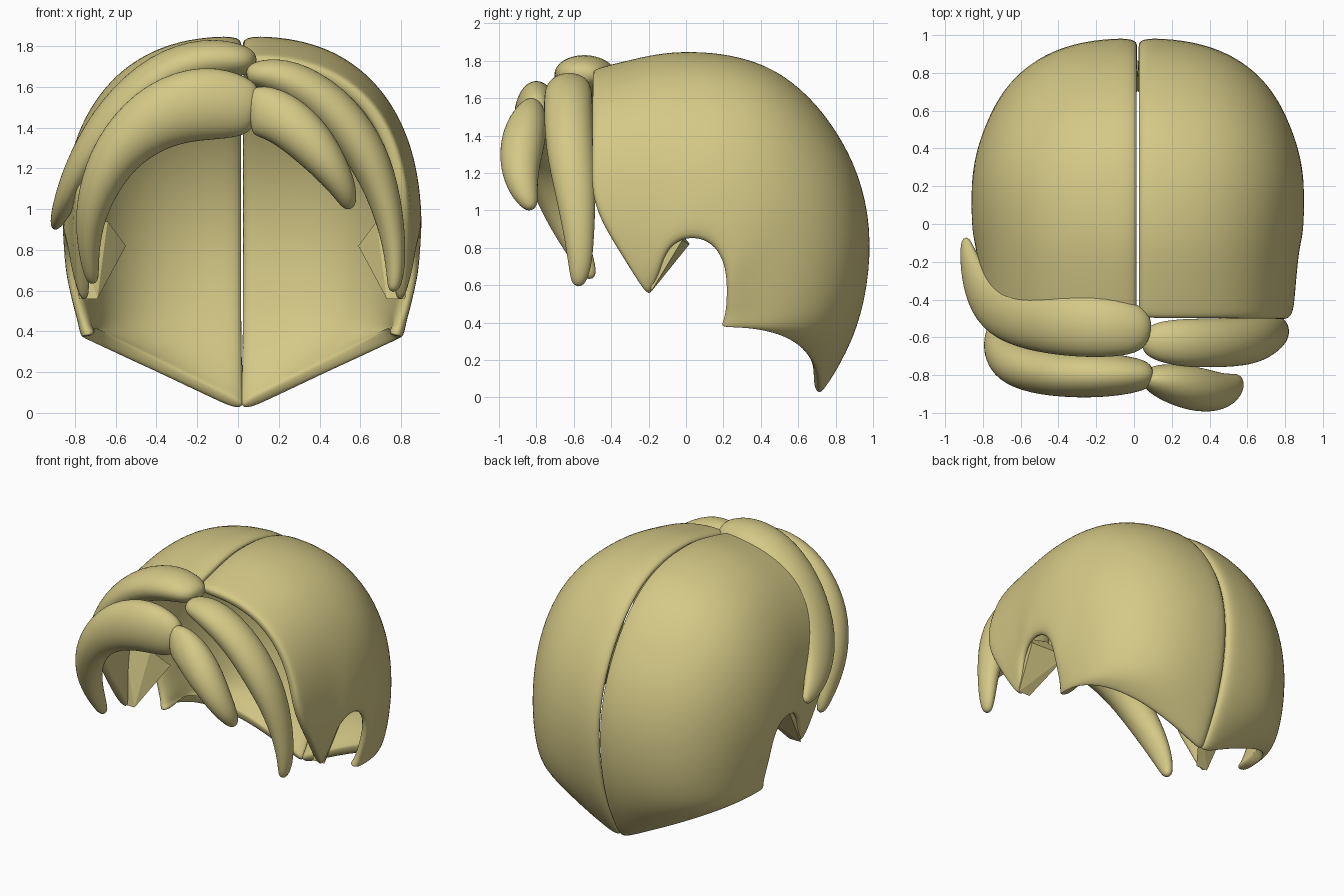
import bpy, bmesh, math
from mathutils import Vector

mat = bpy.data.materials.new("blond_hair")
mat.diffuse_color = (0.66, 0.58, 0.24, 1)


def make_object(name, verts, faces):
    mesh = bpy.data.meshes.new(name)
    mesh.from_pydata(verts, [], faces)
    mesh.materials.append(mat)
    for p in mesh.polygons:
        p.use_smooth = True
    ob = bpy.data.objects.new(name, mesh)
    bpy.context.collection.objects.link(ob)
    return ob


def subdivide(ob, levels=2):
    m = ob.modifiers.new("smooth", 'SUBSURF')
    m.levels = m.render_levels = levels


def mirror(ob):
    m = ob.modifiers.new("mirror", 'MIRROR')
    m.use_mirror_merge = False


# Cap half: each rib runs from the centre seam to the lower rim
# (seam y, z, rim x, y, z, side bulge, forward sweep, rim straightness)
ribs = [
    (-0.51, 1.75, 0.80, -0.21, 0.53, 0.18, 2.5, 0),
    (-0.46, 1.77, 0.81, -0.19, 0.54, 0.17, 2.3, 0),
    (-0.30, 1.81, 0.84, -0.15, 0.64, 0.10, 1.6, 0),
    (-0.12, 1.85, 0.86, -0.12, 0.76, 0.04, 1.0, 0),
    (0.08, 1.855, 0.88, -0.06, 0.83, 0, 1, 0),
    (0.28, 1.83, 0.885, 0.04, 0.855, 0, 1, 0),
    (0.48, 1.76, 0.885, 0.14, 0.82, 0, 1, 0),
    (0.66, 1.62, 0.88, 0.20, 0.73, 0, 1, 0),
    (0.81, 1.43, 0.87, 0.22, 0.63, 0, 1, 0),
    (0.93, 1.20, 0.85, 0.22, 0.55, 0, 1, 0),
    (0.995, 0.92, 0.83, 0.215, 0.48, 0, 1, 0.1),
    (0.98, 0.60, 0.81, 0.205, 0.43, 0, 1, 0.3),
    (0.90, 0.29, 0.80, 0.195, 0.395, 0, 1, 0.6),
    (0.75, 0.02, 0.79, 0.19, 0.38, 0, 1, 0.95),
    (0.71, -0.01, 0.79, 0.19, 0.375, 0, 1, 1),
]
COLS = 13
verts, faces = [], []
for my, mz, ex, ey, ez, bulge, sweep, straight in ribs:
    for j in range(COLS):
        u = math.pi / 2 * j / (COLS - 1)
        c = max(math.cos(u), 0) ** 0.8 if j < COLS - 1 else 0
        s = math.sin(u) ** 0.8
        wy = min(1, c * sweep)
        wz = c * (1 - straight) + (1 - s) * straight
        verts.append((ex * s * (1 + bulge * c), ey + (my - ey) * wy, ez + (mz - ez) * wz))
for i in range(len(ribs) - 1):
    for j in range(COLS - 1):
        a = i * COLS + j
        faces.append((a, a + 1, a + COLS + 1, a + COLS))
cap = make_object("hair_cap", verts, faces)
cap.location.x = 0.02
sol = cap.modifiers.new("thickness", 'SOLIDIFY')
sol.thickness = 0.07
sol.offset = -1
subdivide(cap)
mirror(cap)

# Inward flap behind each sideburn
bm = bmesh.new()
for co in [(0.80, -0.19, 0.56), (0.71, -0.19, 0.56), (0.57, 0.02, 0.82),
           (0.83, -0.02, 0.84), (0.66, -0.08, 0.94), (0.82, -0.15, 0.94)]:
    bm.verts.new(co)
bmesh.ops.convex_hull(bm, input=bm.verts)
flap = make_object("sideburn_flap", [], [])
bm.to_mesh(flap.data)
bm.free()
flap.location.x = 0.02
mirror(flap)


# Fringe locks: oval section swept along a path of (x, y, z, height, depth)
def lock(name, path, n=12):
    pts = [Vector(p[:3]) for p in path]
    verts, faces = [], []
    for i, p in enumerate(path):
        t = (pts[min(i + 1, len(pts) - 1)] - pts[max(i - 1, 0)]).normalized()
        d = Vector((0, 1, 0))
        d = (d - t * d.dot(t)).normalized()
        h = t.cross(d)
        for k in range(n):
            a = 2 * math.pi * k / n
            verts.append(pts[i] + h * math.cos(a) * p[3] * 1.04 + d * math.sin(a) * p[4] * 1.04)
    for i in range(len(path) - 1):
        for k in range(n):
            a, b = i * n + k, i * n + (k + 1) % n
            faces.append((a, b, b + n, a + n))
    faces.append(tuple(reversed(range(n))))
    faces.append(tuple(range(len(verts) - n, len(verts))))
    ob = make_object(name, verts, faces)
    bm = bmesh.new()
    bm.from_mesh(ob.data)
    bmesh.ops.recalc_face_normals(bm, faces=bm.faces)
    bm.to_mesh(ob.data)
    bm.free()
    subdivide(ob)


lock("upper_left_lock", [
    (0.09, -0.57, 1.72, 0.03, 0.05), (0.04, -0.56, 1.73, 0.08, 0.13),
    (-0.15, -0.54, 1.74, 0.11, 0.17), (-0.38, -0.53, 1.67, 0.11, 0.17),
    (-0.60, -0.50, 1.48, 0.10, 0.16), (-0.76, -0.43, 1.24, 0.08, 0.15),
    (-0.84, -0.31, 1.06, 0.06, 0.12), (-0.88, -0.17, 0.96, 0.04, 0.07),
    (-0.895, -0.07, 0.92, 0.02, 0.03)])
lock("front_left_lock", [
    (0.10, -0.80, 1.49, 0.09, 0.05), (0.04, -0.80, 1.50, 0.15, 0.09),
    (-0.15, -0.80, 1.53, 0.19, 0.12), (-0.38, -0.80, 1.475, 0.17, 0.12),
    (-0.57, -0.77, 1.32, 0.13, 0.12), (-0.68, -0.72, 1.13, 0.10, 0.11),
    (-0.735, -0.64, 0.93, 0.07, 0.09), (-0.73, -0.55, 0.74, 0.045, 0.06),
    (-0.71, -0.50, 0.63, 0.03, 0.03)])
lock("side_right_lock", [
    (0.04, -0.62, 1.65, 0.04, 0.05), (0.10, -0.62, 1.67, 0.07, 0.10),
    (0.25, -0.63, 1.645, 0.10, 0.13), (0.45, -0.63, 1.52, 0.11, 0.13),
    (0.61, -0.62, 1.32, 0.11, 0.13), (0.71, -0.59, 1.10, 0.085, 0.11),
    (0.765, -0.57, 0.86, 0.06, 0.08), (0.775, -0.565, 0.68, 0.045, 0.06),
    (0.76, -0.58, 0.59, 0.025, 0.03)])
lock("front_right_lock", [
    (0.05, -0.82, 1.48, 0.10, 0.04), (0.10, -0.82, 1.49, 0.13, 0.08),
    (0.22, -0.85, 1.45, 0.13, 0.11), (0.35, -0.88, 1.34, 0.12, 0.12),
    (0.46, -0.89, 1.20, 0.09, 0.10), (0.53, -0.86, 1.08, 0.06, 0.07),
    (0.55, -0.82, 1.00, 0.03, 0.03)])
